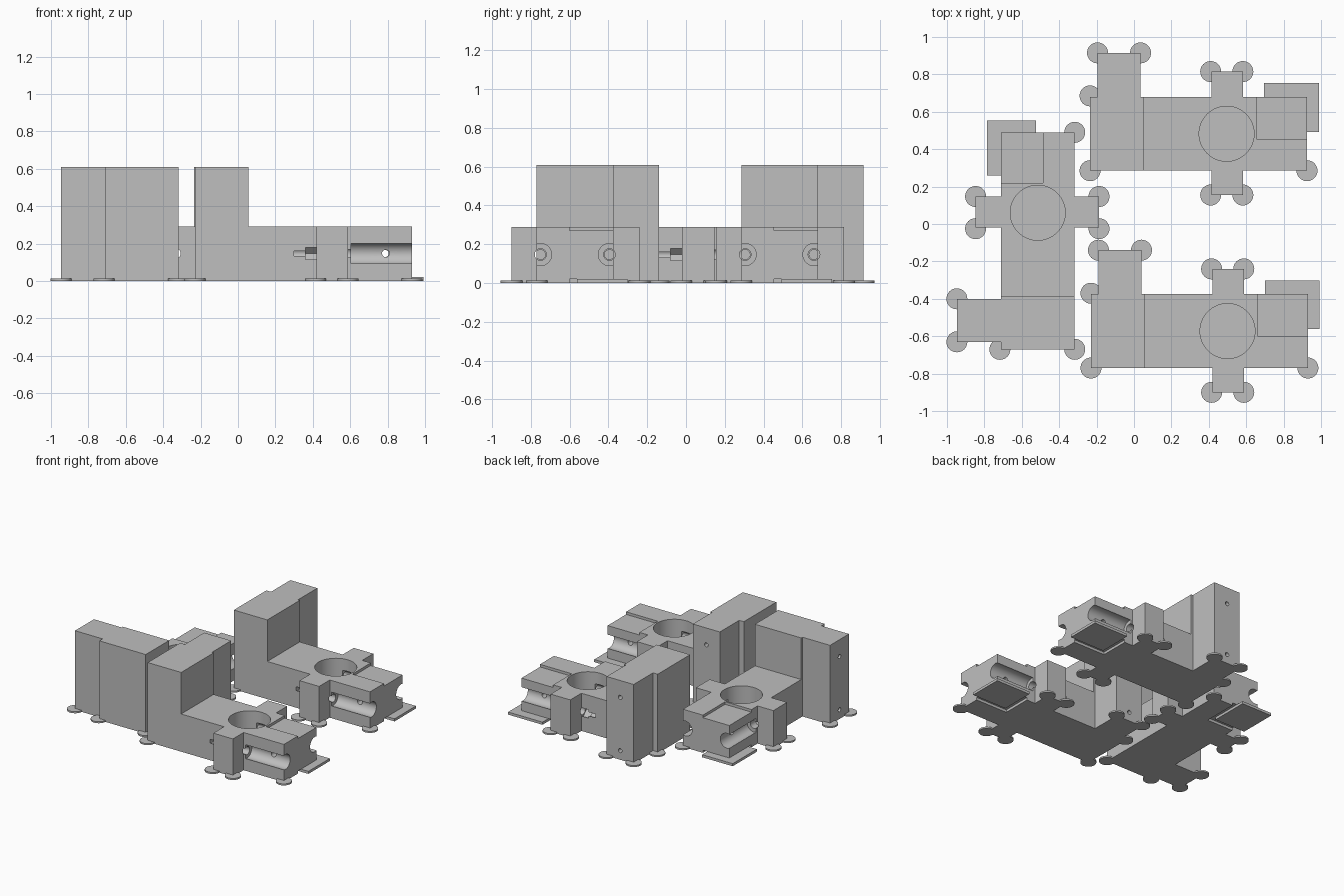
import bpy, bmesh
from math import radians
from mathutils import Matrix, Vector

old = bpy.data.objects.get("Cube")
if old:
    bpy.data.objects.remove(old)

grey = bpy.data.materials.new("plain grey")
grey.use_nodes = True
colour = (0.52, 0.52, 0.52, 1)
grey.diffuse_color = colour
grey.node_tree.nodes["Principled BSDF"].inputs["Base Color"].default_value = colour


def finish(bm, name):
    bmesh.ops.recalc_face_normals(bm, faces=bm.faces)
    mesh = bpy.data.meshes.new(name)
    bm.to_mesh(mesh)
    bm.free()
    mesh.materials.append(grey)
    ob = bpy.data.objects.new(name, mesh)
    bpy.context.collection.objects.link(ob)
    return ob


def box(name, x, y, z):
    bm = bmesh.new()
    size = Vector((x[1] - x[0], y[1] - y[0], z[1] - z[0]))
    centre = Vector((sum(x), sum(y), sum(z))) / 2
    bmesh.ops.create_cube(bm, size=1, matrix=Matrix.Translation(centre) @ Matrix.Diagonal(size).to_4x4())
    return finish(bm, name)


def add_rod(bm, start, end, radius, sides):
    a, b = Vector(start), Vector(end)
    turn = (b - a).to_track_quat('Z', 'Y').to_matrix().to_4x4()
    bmesh.ops.create_cone(bm, cap_ends=True, segments=sides, radius1=radius, radius2=radius,
                          depth=(b - a).length, matrix=Matrix.Translation((a + b) / 2) @ turn)


def rod(name, start, end, radius, sides=32):
    bm = bmesh.new()
    add_rod(bm, start, end, radius, sides)
    return finish(bm, name)


LOW, HIGH, AXLE = 0.29, 0.61, 0.147
LENGTH, WIDTH = 1.16, 0.395
MID = WIDTH / 2

# Main block with its side wings and the tall L-shaped tower
body = box("body", (0, LENGTH), (0, WIDTH), (0, LOW))
adds = [box("wings", (0.65, 0.817), (-0.13, 0.53), (0, LOW)),
        box("tower", (0, 0.285), (0, WIDTH), (0, HIGH)),
        box("tower_arm", (0.04, 0.27), (0.3, 0.63), (0, HIGH))]

# Round well, corner recesses above and below, cross hole
cuts = [rod("well", (0.73, MID, 0.04), (0.73, MID, 0.4), 0.147, 64),
        box("well_slot", (0.69, 0.77), (0.015, WIDTH - 0.015), (0.1, 0.2)),
        box("top_recess", (0.89, 1.3), (0.17, 0.6), (0.27, 0.4)),
        box("bottom_recess", (0.89, 1.3), (0.17, 0.6), (-0.1, 0.02)),
        rod("cross_hole", (1.02, -0.2, AXLE), (1.02, 0.6, AXLE), 0.02)]

# Axle channels on both long sides
for y in (0.02, WIDTH - 0.02):
    def along(name, x0, x1, r, sides=32):
        cuts.append(rod(name, (x0, y, AXLE), (x1, y, AXLE), r, sides))
    along("channel", 0.833, 1.3, 0.057, 48)
    along("axle_hole", 0.6, 0.9, 0.03)
    along("pocket", 0.59, 0.652, 0.052, 4)
    along("pin_slot", 0.53, 0.6, 0.025, 16)

# Blind screw holes in the tower arm
for z in (0.07, 0.48):
    cuts.append(rod("screw_hole", (0.155, 0.53, z), (0.155, 0.7, z), 0.016, 24))

for operation, helpers in (('UNION', adds), ('DIFFERENCE', cuts)):
    for helper in helpers:
        mod = body.modifiers.new(helper.name, 'BOOLEAN')
        mod.operation = operation
        mod.solver = 'EXACT'
        mod.object = helper
        helper.hide_render = True

# Bake the shape, then discard the helpers
graph = bpy.context.evaluated_depsgraph_get()
graph.update()
shape = bpy.data.meshes.new_from_object(body.evaluated_get(graph))
body.modifiers.clear()
body.data = shape
shape.materials.clear()
shape.materials.append(grey)
for helper in adds + cuts:
    bpy.data.objects.remove(helper)

# Corner plate under the end of the block
plate = box("corner_plate", (0.93, 1.223), (0.208, 0.468), (0, 0.02))

# Thin round pads at the outer corners
bm = bmesh.new()
pads = [(0, 0), (0, 0.4), (0.04, 0.63), (0.27, 0.63), (LENGTH, 0)]
pads += [(x, y) for x in (0.645, 0.817) for y in (-0.13, 0.53)]
for x, y in pads:
    add_rod(bm, (x, y, 0), (x, y, 0.012), 0.056, 32)
feet = finish(bm, "corner_pads")

for ob in (body, plate, feet):
    bpy.ops.object.select_all(action='DESELECT')
    ob.select_set(True)
    bpy.context.view_layer.objects.active = ob
    bpy.ops.object.shade_smooth_by_angle(angle=radians(30))

# Three copies: front, back and a turned one at the side
places = [("front", -0.23, -0.77, 0), ("back", -0.235, 0.285, 0), ("side", -0.317, -0.67, 90)]
for i, (label, x, y, turn) in enumerate(places):
    for part in (body, plate, feet):
        ob = part if i == 0 else part.copy()
        if i:
            bpy.context.collection.objects.link(ob)
            ob.name = label + "_" + part.name.replace("front_", "")
        else:
            ob.name = label + "_" + part.name
        ob.location = (x, y, 0)
        ob.rotation_euler.z = radians(turn)
